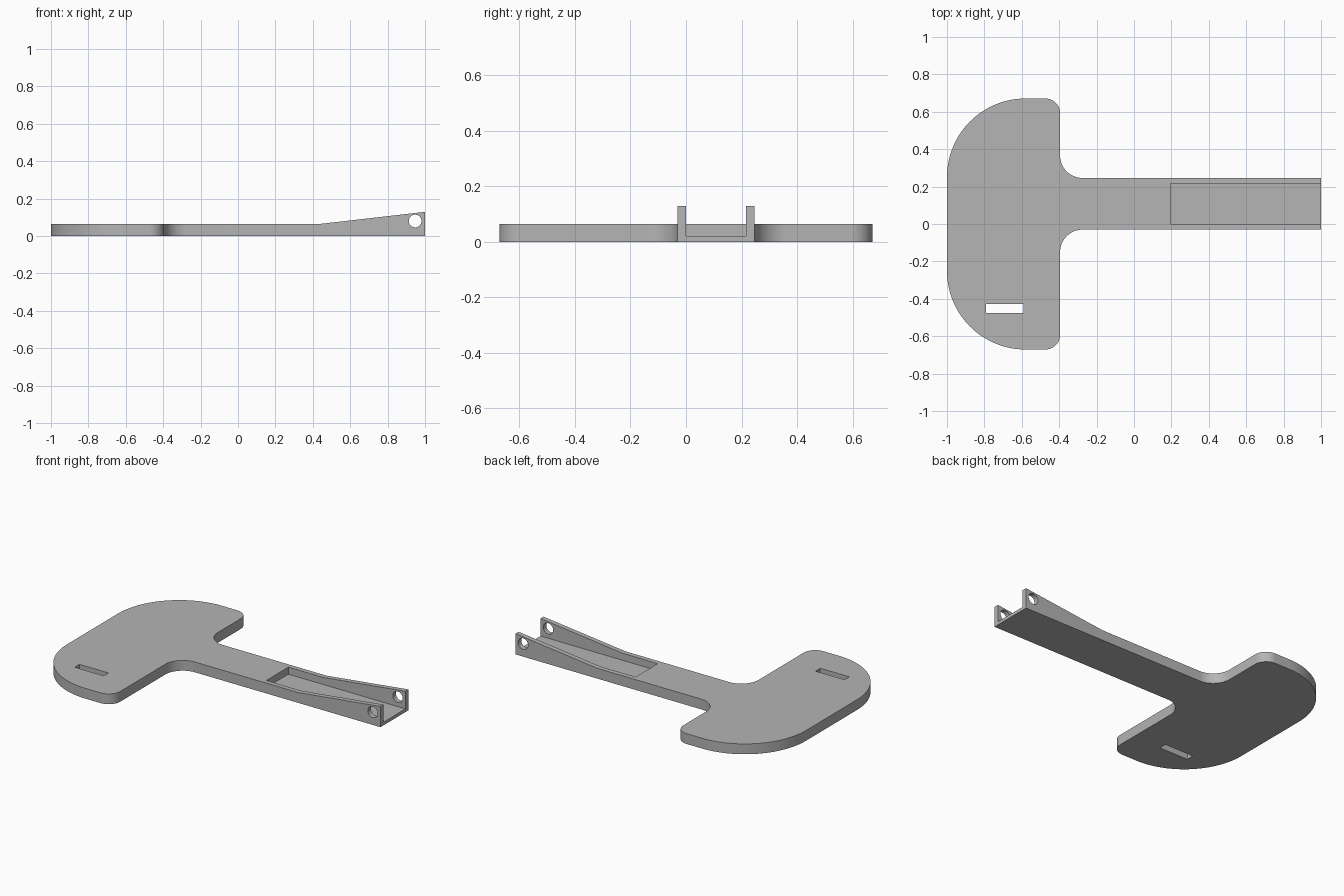
import bpy
import bmesh
from math import cos, sin, radians
from mathutils import Vector

if "Cube" in bpy.data.objects:
    bpy.data.objects.remove(bpy.data.objects["Cube"], do_unlink=True)

# Main dimensions
PLATE_TOP, WALL_TOP, FLOOR = 0.064, 0.129, 0.02
ARM_LOW, ARM_HIGH = -0.03, 0.246
HALF_WIDTH, NECK_X, FILLET = 0.671, -0.395, 0.12
REAR_RADIUS, FRONT_RADIUS = 0.42, 0.08

grey = bpy.data.materials.new("grey_plastic")
grey.use_nodes = True
colour = (0.46, 0.46, 0.46, 1)
grey.diffuse_color = colour
grey.node_tree.nodes["Principled BSDF"].inputs["Base Color"].default_value = colour


def arc(cx, cy, radius, start, end, steps=16):
    angles = [radians(start + (end - start) * i / steps) for i in range(steps + 1)]
    return [(cx + radius * cos(a), cy + radius * sin(a)) for a in angles]


def prism(name, outline, place, direction):
    """Extrude a closed outline, placed in space by a function, along a direction."""
    bm = bmesh.new()
    face = bm.faces.new([bm.verts.new(place(a, b)) for a, b in outline])
    result = bmesh.ops.extrude_face_region(bm, geom=[face])
    moved = [v for v in result["geom"] if isinstance(v, bmesh.types.BMVert)]
    bmesh.ops.translate(bm, verts=moved, vec=Vector(direction))
    bmesh.ops.recalc_face_normals(bm, faces=bm.faces)
    mesh = bpy.data.meshes.new(name)
    bm.to_mesh(mesh)
    bm.free()
    mesh.materials.append(grey)
    obj = bpy.data.objects.new(name, mesh)
    bpy.context.collection.objects.link(obj)
    return obj


def from_plan(z):
    return lambda x, y: (x, y, z)


def from_side(x, z):
    return (x, -1, z)


def rectangle(x0, x1, y0, y1):
    return [(x0, y0), (x1, y0), (x1, y1), (x0, y1)]


# Paddle and arm outline, counter-clockwise from the arm tip
rear_x = -1 + REAR_RADIUS
rear_y = HALF_WIDTH - REAR_RADIUS
front_x = NECK_X - FRONT_RADIUS
front_y = HALF_WIDTH - FRONT_RADIUS
outline = [(1, ARM_LOW), (1, ARM_HIGH)]
outline += arc(NECK_X + FILLET, ARM_HIGH + FILLET, FILLET, 270, 180)
outline += arc(front_x, front_y, FRONT_RADIUS, 0, 90)
outline += arc(rear_x, rear_y, REAR_RADIUS, 90, 180, 28)
outline += arc(rear_x, -rear_y, REAR_RADIUS, 180, 270, 28)
outline += arc(front_x, -front_y, FRONT_RADIUS, 270, 360)
outline += arc(NECK_X + FILLET, ARM_LOW - FILLET, FILLET, 180, 90)
body = prism("paddle_and_arm", outline, from_plan(0), (0, 0, WALL_TOP + 0.02))

# Space above the flat paddle and the rising arm walls
ramp_x, over = 0.435, 0.1
slope = (WALL_TOP - PLATE_TOP) / (1 - ramp_x)
top_profile = [(-1.2, PLATE_TOP), (ramp_x, PLATE_TOP),
               (1 + over, WALL_TOP + slope * over), (1 + over, 0.4), (-1.2, 0.4)]

# Cutters: top space, arm channel, slot and pin holes
cutters = [
    prism("top_cutter", top_profile, from_side, (0, 2, 0)),
    prism("channel_cutter", rectangle(0.195, 1.1, 0, 0.216), from_plan(FLOOR), (0, 0, 1)),
    prism("slot_cutter", rectangle(-0.79, -0.59, -0.475, -0.428), from_plan(-0.5), (0, 0, 1)),
    prism("pin_hole_cutter", arc(0.947, 0.08, 0.034, 0, 348.75, 31), from_side, (0, 2, 0)),
]
bpy.ops.object.select_all(action="DESELECT")
bpy.context.view_layer.objects.active = body
body.select_set(True)
for cutter in cutters:
    cutter.hide_render = True
    cut = body.modifiers.new(cutter.name, "BOOLEAN")
    cut.operation = "DIFFERENCE"
    cut.solver = "EXACT"
    cut.object = cutter
    bpy.ops.object.modifier_apply(modifier=cut.name)
for cutter in cutters:
    bpy.data.objects.remove(cutter, do_unlink=True)

bpy.ops.object.shade_smooth_by_angle(angle=radians(30))
